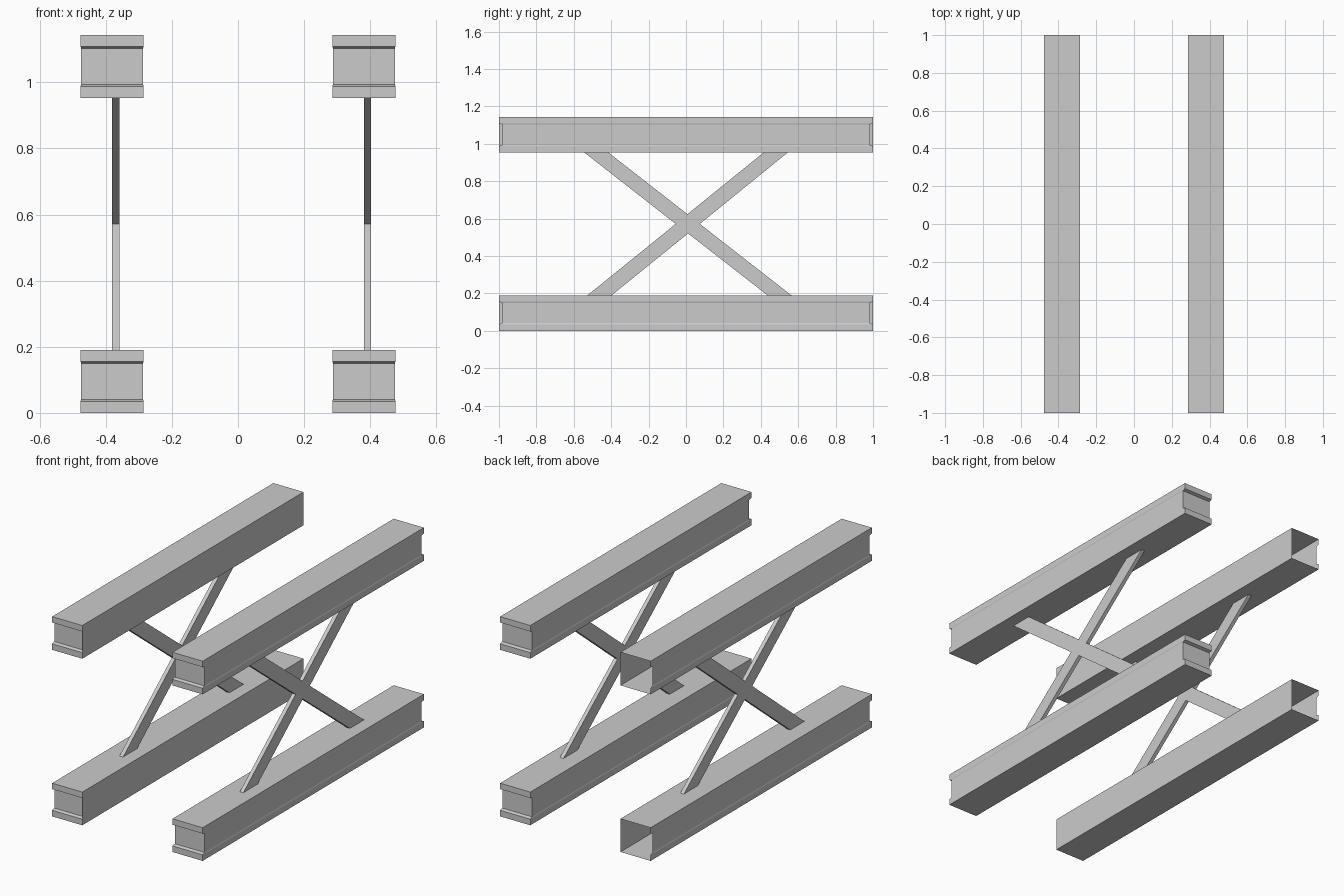
import bpy, bmesh

if "Cube" in bpy.data.objects:
    bpy.data.objects.remove(bpy.data.objects["Cube"])

BEAM_X, HALF_W, HALF_L, HEIGHT = 0.381, 0.0955, 1.0, 0.19
TOP_Z = 0.953          # underside of the upper beams
IN_X, IN_Y = 0.002, 0.018   # recess of the middle band


def finish(name, bm):
    mesh = bpy.data.meshes.new(name)
    bm.to_mesh(mesh)
    bm.free()
    obj = bpy.data.objects.new(name, mesh)
    bpy.context.collection.objects.link(obj)
    return obj


# Hollow box beam with a recessed band between its two flanges.
# An open beam has a flat inner wall and no cap at its back end.
def beam(name, x, z, open_back):
    bm = bmesh.new()
    levels = [(0, 0), (0.035, 0), (0.041, 1), (0.15, 1), (0.156, 0), (HEIGHT, 0)]
    rings = []
    for h, inset in levels:
        w, l = HALF_W - IN_X * inset, HALF_L - IN_Y * inset
        corners = [(-w, -l), (w, -l), (w, l), (-w, l)]
        rings.append([bm.verts.new((x + a, b, z + h)) for a, b in corners])
    sides = (0, 3) if open_back else (0, 1, 2, 3)
    for low, high in zip(rings, rings[1:]):
        for i in sides:
            j = (i + 1) % 4
            bm.faces.new((low[i], low[j], high[j], high[i]))
    bm.faces.new(rings[0][::-1])
    bm.faces.new(rings[-1])
    if open_back:
        low, high = rings[0], rings[-1]
        bm.faces.new((low[1], low[2], high[2], high[1]))
    return finish(name, bm)


# Cross brace: X-shaped outline in the side plane, extruded along x
def cross_brace(name, x, thickness=0.022):
    t, b = TOP_Z, HEIGHT
    outline = [(-0.543, t), (-0.055, 0.572), (-0.527, b), (-0.398, b),
               (0.011, 0.521), (0.436, b), (0.564, b), (0.074, 0.572),
               (0.543, t), (0.414, t), (0.008, 0.624), (-0.414, t)]
    bm = bmesh.new()
    face = bm.faces.new([bm.verts.new((x - thickness / 2, y, z)) for y, z in outline])
    ext = bmesh.ops.extrude_face_region(bm, geom=[face], use_keep_orig=True)
    moved = [v for v in ext["geom"] if isinstance(v, bmesh.types.BMVert)]
    bmesh.ops.translate(bm, verts=moved, vec=(thickness, 0, 0))
    bmesh.ops.recalc_face_normals(bm, faces=bm.faces)
    return finish(name, bm)


# Two identical frames, left and right
for side, x in (("left", -BEAM_X), ("right", BEAM_X)):
    beam(f"lower_beam_{side}", x, 0, side == "left")
    beam(f"upper_beam_{side}", x, TOP_Z, side == "left")
    cross_brace(f"cross_brace_{side}", x + 0.011)
